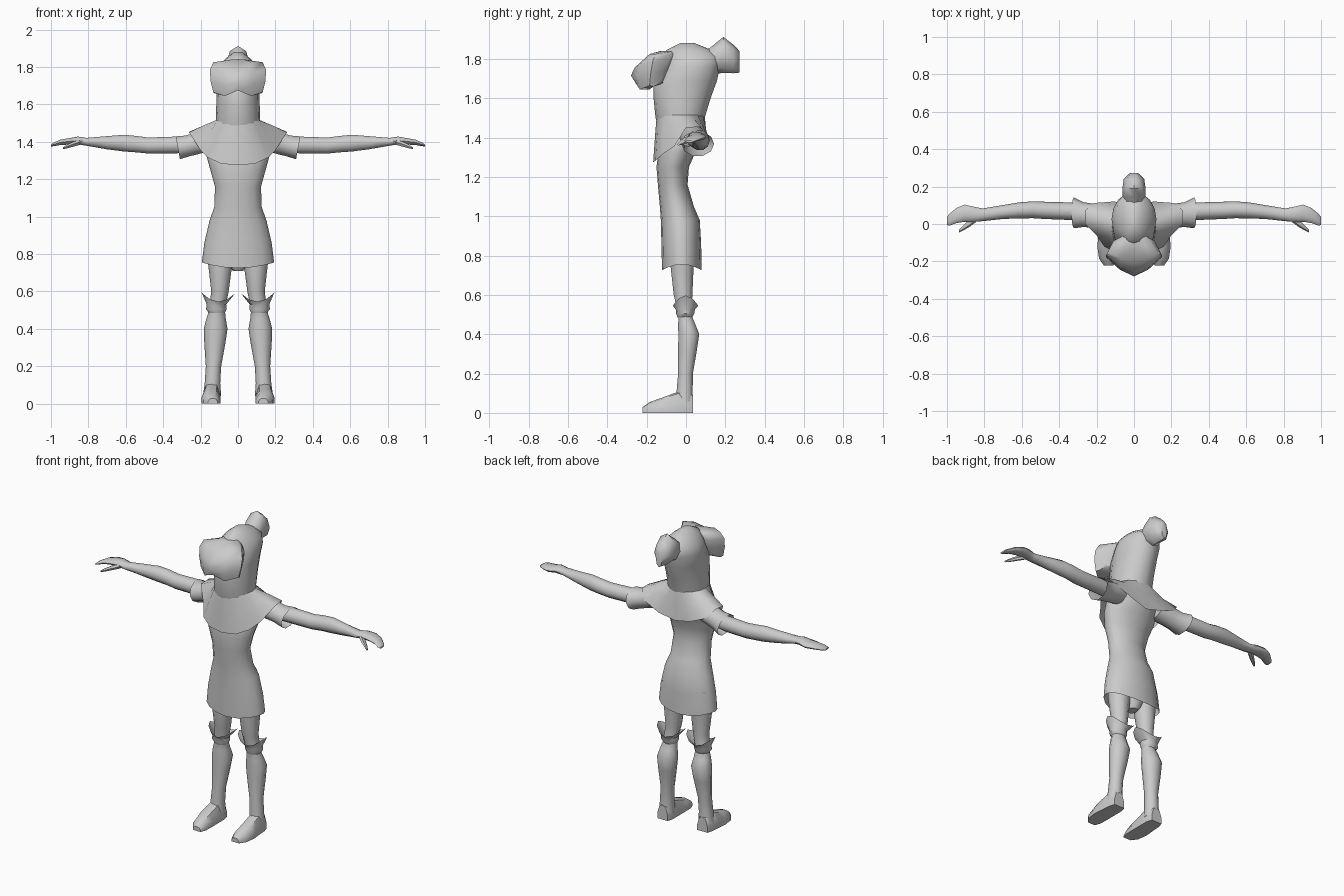
import bpy, bmesh, math
from mathutils import Vector

grey = bpy.data.materials.new("plain grey")
grey.diffuse_color = (0.6, 0.6, 0.6, 1)


def loft(name, rings, start=True, end=True, mirror=False, angle=50):
    """Skin a list of equal-length point rings, optionally capping the ends."""
    bm = bmesh.new()
    vs = [[bm.verts.new(p) for p in r] for r in rings]
    n = len(vs[0])
    for a, b in zip(vs, vs[1:]):
        for i in range(n):
            j = (i + 1) % n
            bm.faces.new((a[i], a[j], b[j], b[i]))
    if start:
        bm.faces.new(vs[0][::-1])
    if end:
        bm.faces.new(vs[-1])
    bmesh.ops.recalc_face_normals(bm, faces=bm.faces)
    me = bpy.data.meshes.new(name)
    bm.to_mesh(me)
    bm.free()
    for p in me.polygons:
        p.use_smooth = True
    me.set_sharp_from_angle(angle=math.radians(angle))
    me.materials.append(grey)
    ob = bpy.data.objects.new(name, me)
    bpy.context.collection.objects.link(ob)
    if mirror:
        ob.modifiers.new("mirror", 'MIRROR')
    return ob


def flat(z, cx, rx, yf, yb, n=16, dip=0.0):
    """Horizontal oval from y=yf to y=yb; dip raises the sides."""
    cy, ry = (yf + yb) / 2, (yb - yf) / 2
    pts = []
    for i in range(n):
        t = 2 * math.pi * i / n
        pts.append(Vector((cx + rx * math.cos(t), cy + ry * math.sin(t),
                           z + dip * math.cos(t) ** 2)))
    return pts


def across(x, cy, cz, ry, rz, n=10, tilt=0.0):
    """Upright oval across the x axis; tilt pushes its top outward."""
    pts = []
    for i in range(n):
        t = 2 * math.pi * i / n
        pts.append(Vector((x + tilt * math.sin(t), cy + ry * math.cos(t),
                           cz + rz * math.sin(t))))
    return pts


# Tunic, open at the hem
loft("tunic", [flat(z, 0, rx, yf, yb, dip=d) for z, rx, yf, yb, d in (
    (.725, .193, -.122, .08, .03), (.86, .18, -.125, .077, 0),
    (.98, .152, -.128, .07, 0), (1.05, .127, -.133, .04, 0),
    (1.16, .123, -.143, .008, 0), (1.25, .148, -.15, .015, 0),
    (1.33, .17, -.14, .05, 0), (1.42, .17, -.115, .085, 0),
    (1.455, .13, -.10, .08, 0))], start=False)

# Small crotch piece under the hem
loft("hips", [flat(z, 0, rx, yf, yb, 12) for z, rx, yf, yb in (
    (.71, .028, -.05, .02), (.75, .06, -.08, .04), (.9, .13, -.1, .06))])

# Hooded head
loft("hood", [flat(z, 0, rx, yf, yb) for z, rx, yf, yb in (
    (1.42, .115, -.13, .075), (1.5, .119, -.155, .095),
    (1.6, .116, -.165, .125), (1.69, .114, -.165, .158),
    (1.76, .12, -.12, .172), (1.81, .1, -.115, .18),
    (1.845, .066, -.1, .13), (1.88, .022, -.03, .045))])

# Shoulder cape draped from the neck; right half of the hem, front to back
hem = [(0, -.167, 1.275), (.09, -.155, 1.283), (.16, -.12, 1.315),
       (.20, -.06, 1.355), (.262, .0, 1.45), (.258, .075, 1.455),
       (.215, .112, 1.40), (.11, .12, 1.355), (0, .11, 1.33)]
hem = [Vector(p) for p in hem]
hem += [Vector((-p.x, p.y, p.z)) for p in hem[-2:0:-1]]
neck = []
for i in range(16):
    t = 2 * math.pi * i / 16
    neck.append(Vector((.119 * math.sin(t), -.027 - .122 * math.cos(t), 1.515)))
middle = []
for a, b in zip(neck, hem):
    m = a.lerp(b, .45)
    m.z = a.z + (b.z - a.z) * .42
    middle.append(m)
loft("shoulder_cape", [neck, middle, hem], start=False, end=False, angle=60)

# Jutting brim at the front of the hood: half outlines at several heights
def outline(half):
    return [Vector(p) for p in half] + [Vector((-x, y, z)) for x, y, z in half[-2:0:-1]]

loft("hood_brim", [outline(h) for h in (
    [(0, -.20, 1.685), (.07, -.185, 1.645), (.128, -.165, 1.66), (.105, -.12, 1.68), (0, -.1, 1.68)],
    [(0, -.255, 1.675), (.07, -.235, 1.645), (.132, -.185, 1.665), (.115, -.13, 1.69), (0, -.08, 1.69)],
    [(0, -.28, 1.715), (.075, -.245, 1.70), (.147, -.18, 1.725), (.12, -.115, 1.74), (0, -.06, 1.74)],
    [(0, -.262, 1.755), (.075, -.235, 1.77), (.15, -.17, 1.785), (.11, -.09, 1.79), (0, -.04, 1.8)],
    [(0, -.205, 1.80), (.07, -.185, 1.825), (.132, -.155, 1.825), (.08, -.075, 1.82), (0, -.03, 1.84)],
    [(0, -.13, 1.84), (.03, -.125, 1.84), (.06, -.115, 1.835), (.045, -.07, 1.838), (0, -.04, 1.85)])],
    angle=60)

# Knob at the back of the hood, running from the crown backwards
knob = []
for y, z, w, h in ((.10, 1.80, .045, .04), (.145, 1.80, .062, .075),
                   (.19, 1.82, .062, .092), (.24, 1.80, .055, .073),
                   (.272, 1.785, .022, .055)):
    knob.append([Vector((w * math.cos(i * math.pi / 4), y,
                         z + h * math.sin(i * math.pi / 4))) for i in range(8)])
loft("hood_knob", knob)

# Short sleeves, open at the outer end
loft("sleeve", [across(*r) for r in (
    (.13, .03, 1.41, .07, .055, 10, 0), (.225, .045, 1.39, .065, .06, 10, .01),
    (.27, .05, 1.378, .066, .058, 10, .012), (.322, .06, 1.368, .083, .064, 10, .012))],
    end=False, mirror=True)

# Arms tapering into flattened hands
loft("arm", [across(*r) for r in (
    (.2, .05, 1.39, .045, .045), (.33, .068, 1.383, .047, .047),
    (.48, .073, 1.38, .046, .045), (.54, .076, 1.387, .045, .046),
    (.61, .073, 1.393, .043, .047), (.70, .064, 1.395, .037, .037),
    (.81, .049, 1.40, .034, .022), (.855, .052, 1.407, .04, .022),
    (.905, .058, 1.402, .046, .018), (.95, .045, 1.397, .04, .015),
    (.985, .024, 1.386, .032, .01), (1.0, .016, 1.38, .022, .005))], mirror=True)
loft("thumb", [across(*r) for r in (
    (.845, .03, 1.398, .02, .017, 6), (.885, .0, 1.386, .019, .015, 6),
    (.915, -.022, 1.374, .013, .011, 6), (.935, -.038, 1.366, .007, .006, 6))],
    mirror=True)

# Legs from hip to ankle
loft("leg", [flat(z, (a + b) / 2, (b - a) / 2, yf, yb, 10) for z, a, b, yf, yb in (
    (.88, .02, .165, -.09, .055), (.75, .03, .16, -.082, .042),
    (.6, .05, .143, -.065, .035), (.5, .07, .155, -.04, .028),
    (.45, .065, .17, -.042, .05), (.4, .056, .183, -.042, .07),
    (.32, .068, .18, -.042, .058), (.2, .09, .172, -.042, .037),
    (.11, .095, .178, -.05, .036), (.04, .09, .188, -.05, .036))], mirror=True)

# Boot cuffs with raised inner and outer points, above a rolled band
loft("boot_cuff", [flat(z, .103 + s, rx, yf, yb, 12, d) for z, s, rx, yf, yb, d in (
    (.485, .01, .042, -.042, .032, 0), (.505, .013, .055, -.05, .042, 0),
    (.525, .012, .052, -.052, .045, .005), (.545, .0, .093, -.066, .062, .052))],
    start=False, end=False, mirror=True, angle=40)

# Feet: flat soles with domed tops, heel to toe
foot = []
for y, cx, w, h in ((.036, .14, .036, .09), (.0, .14, .046, .12),
                    (-.055, .142, .048, .102), (-.12, .145, .051, .078),
                    (-.185, .141, .046, .055), (-.222, .135, .026, .028)):
    foot.append([Vector((cx + w * u, y, h * v)) for u, v in (
        (-1, 0), (-1, .4), (-.6, .92), (0, 1), (.6, .92), (1, .4), (1, 0))])
loft("foot", foot, mirror=True)
